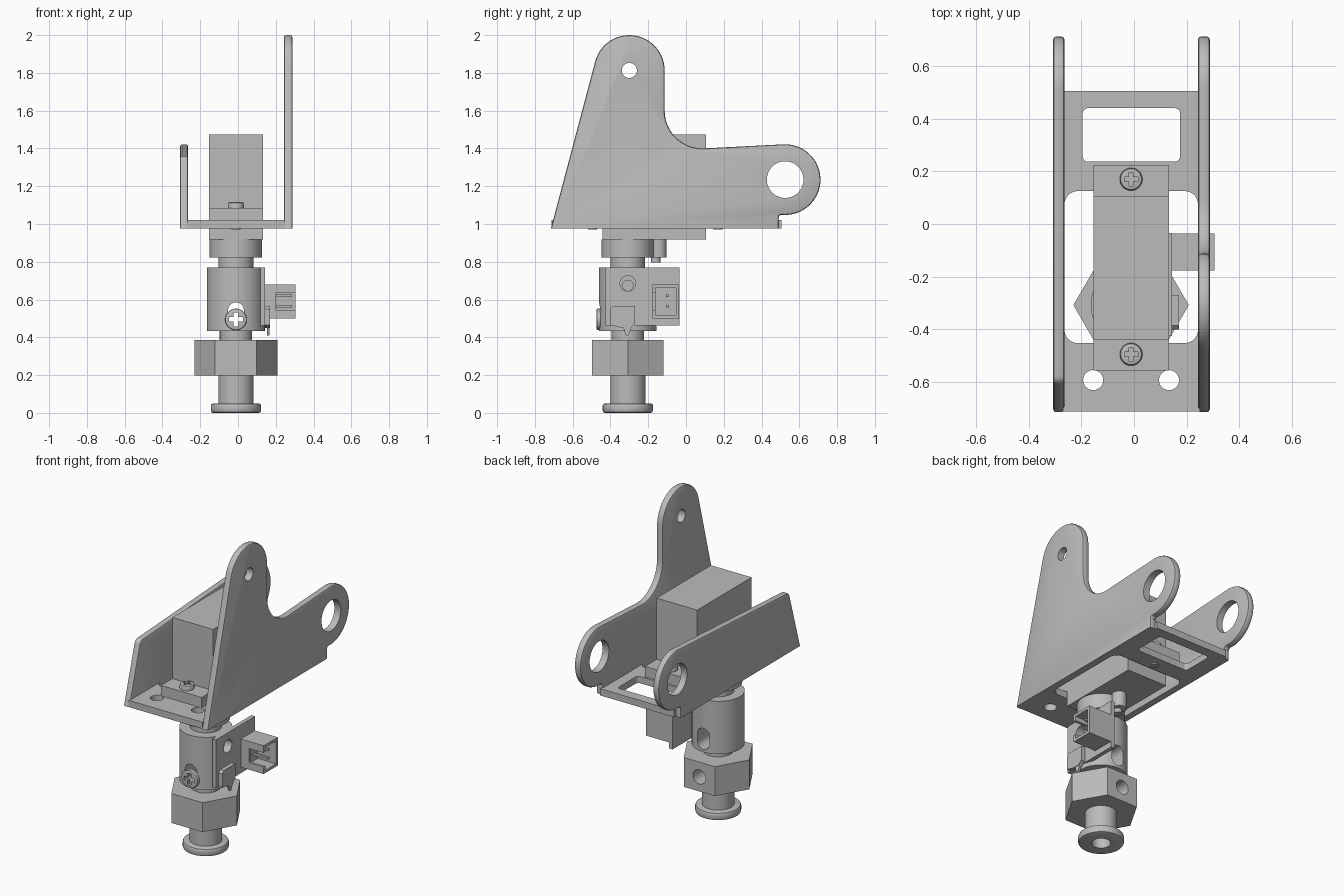
import bpy, bmesh
from math import sin, cos, radians

if "Cube" in bpy.data.objects:
    bpy.data.objects.remove(bpy.data.objects["Cube"])

grey = bpy.data.materials.new("plain grey")
grey.use_nodes = True
COL = (0.5, 0.5, 0.5, 1)
grey.diffuse_color = COL
grey.node_tree.nodes["Principled BSDF"].inputs["Base Color"].default_value = COL
parts = []


def arc(u, v, r, a0, a1, n=16):
    return [(u + r * cos(radians(a0 + (a1 - a0) * i / n)),
             v + r * sin(radians(a0 + (a1 - a0) * i / n))) for i in range(n + 1)]


def circle(u, v, r, n=48):
    return arc(u, v, r, 0, 360, n)[:-1]


def rounded(u0, u1, v0, v1, r):
    return (arc(u1 - r, v1 - r, r, 0, 90, 8) + arc(u0 + r, v1 - r, r, 90, 180, 8)
            + arc(u0 + r, v0 + r, r, 180, 270, 8) + arc(u1 - r, v0 + r, r, 270, 360, 8))


def prism(name, pts, axis, lo, hi, bevel=0.0, keep=None):
    """Extrude a 2D outline along an axis, bevelling the cap rims chosen by keep."""
    place = {"x": lambda u, v, w: (w, u, v), "y": lambda u, v, w: (u, w, v),
             "z": lambda u, v, w: (u, v, w)}[axis]
    bm = bmesh.new()
    low = [bm.verts.new(place(u, v, lo)) for u, v in pts]
    high = [bm.verts.new(place(u, v, hi)) for u, v in pts]
    caps = [bm.faces.new(low), bm.faces.new(high)]
    for i in range(len(pts)):
        j = (i + 1) % len(pts)
        bm.faces.new((low[i], low[j], high[j], high[i]))
    bmesh.ops.recalc_face_normals(bm, faces=bm.faces)
    if bevel:
        rims = [e for f in caps for e in f.edges
                if keep is None or keep((e.verts[0].co + e.verts[1].co) / 2)]
        bmesh.ops.bevel(bm, geom=rims, offset=bevel, segments=2, profile=0.5,
                        affect="EDGES")
    me = bpy.data.meshes.new(name)
    bm.to_mesh(me)
    bm.free()
    me.materials.append(grey)
    ob = bpy.data.objects.new(name, me)
    bpy.context.collection.objects.link(ob)
    parts.append(ob)
    return ob


def box(name, x0, x1, y0, y1, z0, z1):
    return prism(name, [(x0, y0), (x1, y0), (x1, y1), (x0, y1)], "z", z0, z1)


def cut(ob, *cutters):
    for c in cutters:
        mod = ob.modifiers.new("cut", "BOOLEAN")
        mod.operation, mod.solver, mod.object = "DIFFERENCE", "EXACT", c
        bpy.context.view_layer.update()
        deps = bpy.context.evaluated_depsgraph_get()
        me = bpy.data.meshes.new_from_object(ob.evaluated_get(deps))
        ob.modifiers.clear()
        ob.data = me
        parts.remove(c)
        bpy.data.objects.remove(c)


CX, CY = -0.011, -0.308          # spindle axis


def drum(name, z0, z1, r, bevel=0.0, x=CX, y=CY, keep=None):
    return prism(name, circle(x, y, r), "z", z0, z1, bevel, keep)


# Bracket: tall and short side plates share the rear lug outline
lug = ([(0.49, 0.977), (0.49, 1.035)] + arc(0.505, 1.035, 0.014, 180, 90, 4)
       + arc(0.525, 1.235, 0.187, -90, 93, 28))
tall = ([(-0.715, 0.977)] + lug + arc(0.087, 1.6, 0.2, 273, 180)
        + arc(-0.3, 1.813, 0.187, 0, 165, 24))
short = [(-0.715, 0.977)] + lug + arc(-0.575, 1.325, 0.035, 93, 165, 6)
above_floor = lambda c: c.z > 0.98
for name, pts, x0, x1 in (("tall_side_plate", tall, 0.243, 0.288),
                          ("short_side_plate", short, -0.307, -0.264)):
    plate = prism(name, pts, "x", x0, x1, 0.011, above_floor)
    cut(plate, prism("lug_hole", circle(0.525, 1.235, 0.097), "x", x0 - 0.1, x1 + 0.1))
    if x0 > 0:
        cut(plate, prism("top_hole", circle(-0.3, 1.813, 0.04), "x", x0 - 0.1, x1 + 0.1))

# Bracket floor with window, servo opening and two holes
floor = box("bracket_floor", -0.27, 0.25, -0.713, 0.505, 0.977, 1.02)
cut(floor,
    prism("window", rounded(-0.195, 0.175, 0.237, 0.44, 0.02), "z", 0.9, 1.1),
    prism("opening", rounded(-0.264, 0.243, -0.452, 0.125, 0.05), "z", 0.9, 1.1),
    *[drum("floor_hole", 0.9, 1.1, 0.038, x=x, y=-0.593) for x in (-0.155, 0.133)])

# Servo body, mounting flange and gear housing
box("servo_body", -0.153, 0.133, -0.441, 0.106, 0.918, 1.475)
box("servo_flange", -0.153, 0.133, -0.556, 0.224, 1.02, 1.086)
drum("gear_housing", 0.823, 0.918, 0.139)
drum("idler_housing", 0.823, 0.918, 0.042, x=CX, y=-0.145)
drum("idler_pin", 0.796, 0.823, 0.024, x=CX, y=-0.16)
drum("output_shaft", 0.77, 0.823, 0.092)

# Flange screws with cross recesses
for y in (0.17, -0.495):
    head = drum("screw_head", 1.086, 1.116, 0.043, 0.012, y=y, keep=lambda c: c.z > 1.1)
    cut(head, box("slot", CX - 0.026, CX + 0.026, y - 0.008, y + 0.008, 1.098, 1.2),
        box("slot", CX - 0.008, CX + 0.008, y - 0.026, y + 0.026, 1.098, 1.2))
    drum("screw_shank", 0.97, 1.03, 0.024, y=y)

# Coupler with a slot from front to back and a set screw hole
coupler = drum("coupler", 0.434, 0.77, 0.153)
board = box("circuit_board", 0.118, 0.144, -0.426, -0.034, 0.463, 0.77)
slot = rounded(CX - 0.042, CX + 0.042, 0.452, 0.585, 0.0415)
cut(coupler, prism("slot", slot, "y", -0.6, 0),
    prism("set_hole", circle(CY, 0.685, 0.041), "x", 0.07, 0.3))
cut(board, prism("set_hole", circle(CY, 0.685, 0.041), "x", 0.07, 0.3))
prism("set_screw", circle(CY, 0.675, 0.03), "x", 0.06, 0.1)

# Front slot screw, pierced by a cross
disc = prism("slot_screw", circle(CX, 0.495, 0.057), "y", -0.474, -0.452, 0.006,
             lambda c: c.y < -0.47)
cut(disc, box("slot", CX - 0.037, CX + 0.037, -0.6, -0.4, 0.483, 0.507),
    box("slot", CX - 0.012, CX + 0.012, -0.6, -0.4, 0.458, 0.532))

# Sensor with pointed lever on the board
prism("sensor", [(-0.4, 0.465), (-0.4, 0.55), (-0.385, 0.565), (-0.27, 0.565),
                 (-0.27, 0.47), (-0.295, 0.45), (-0.34, 0.45)], "x", 0.144, 0.17)
prism("sensor_lever", [(-0.335, 0.46), (-0.285, 0.46), (-0.305, 0.41), (-0.318, 0.41)],
      "x", 0.153, 0.167)

# Open plug socket with side notch and two pins
socket = box("plug_socket", 0.134, 0.305, -0.177, -0.036, 0.5, 0.68)
cut(socket, box("cavity", 0.175, 0.4, -0.161, -0.052, 0.517, 0.663),
    box("notch", 0.2, 0.4, -0.3, -0.15, 0.545, 0.635))
for z in (0.565, 0.62):
    box("socket_pin", 0.17, 0.285, -0.105, -0.091, z - 0.007, z + 0.007)

# Spindle: neck, hex nut, foot shaft and flanged foot
drum("neck", 0.383, 0.44, 0.086)
nut = prism("hex_nut", circle(CX, CY, 0.219, 6), "z", 0.198, 0.385)
cut(nut, prism("nut_hole", circle(CX, 0.29, 0.045), "y", -0.25, 0))
foot_shaft = drum("foot_shaft", 0.05, 0.2, 0.093)
foot = drum("foot_flange", 0, 0.05, 0.133, 0.012)
for ob, top in ((foot_shaft, 0.15), (foot, 0.2)):
    cut(ob, drum("bore", -0.1, top, 0.055))

# Smooth the round faces and keep the edges sharp
bpy.ops.object.select_all(action="DESELECT")
for ob in parts:
    ob.select_set(True)
bpy.context.view_layer.objects.active = parts[0]
bpy.ops.object.shade_smooth_by_angle(angle=radians(30))
